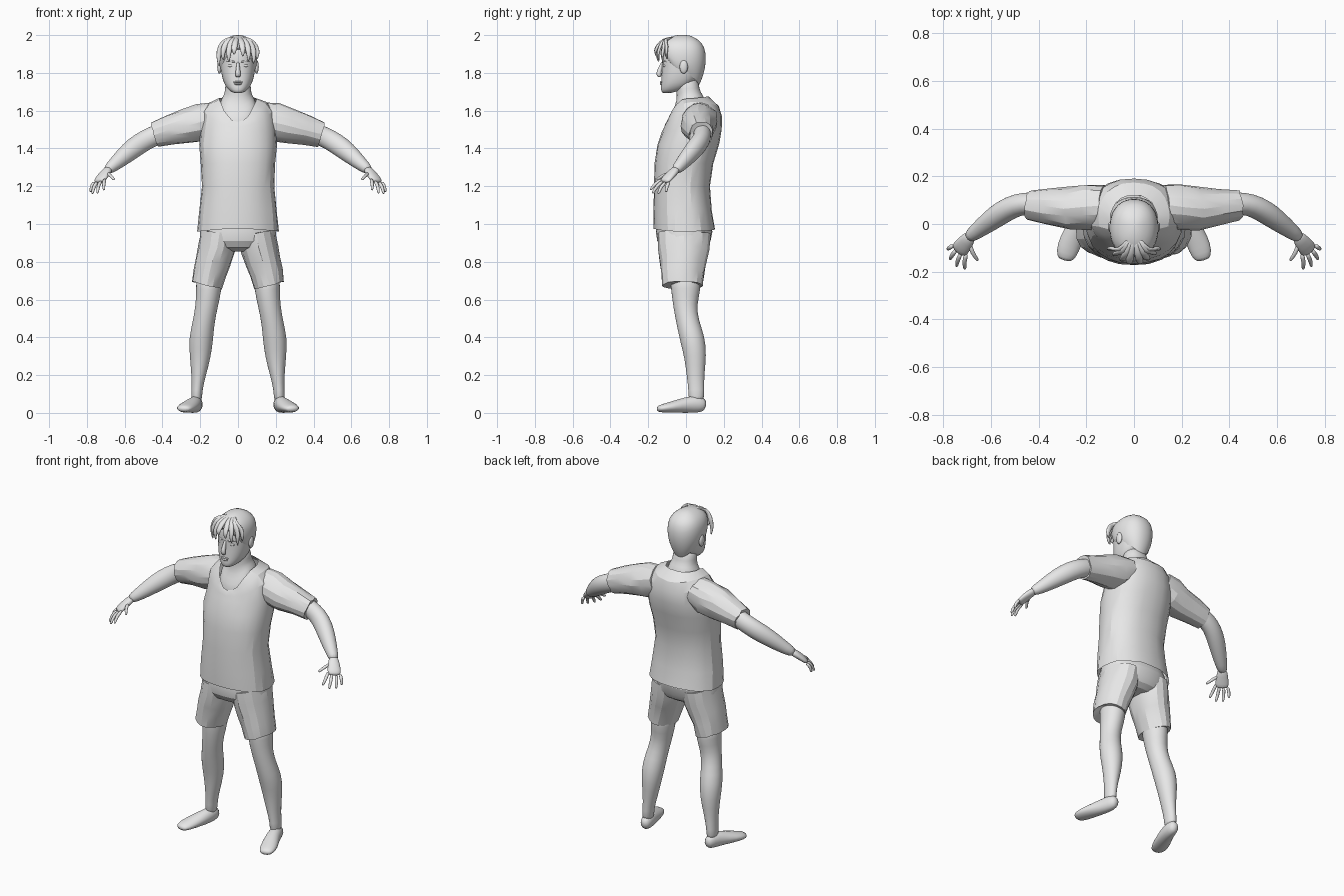
import bpy
import bmesh
import random
from math import cos, sin, pi, copysign
from mathutils import Vector

random.seed(4)
if "Cube" in bpy.data.objects:
    bpy.data.objects.remove(bpy.data.objects["Cube"])

grey = bpy.data.materials.new("plain grey")
grey.use_nodes = True
grey.diffuse_color = (.8, .8, .8, 1)
grey.node_tree.nodes["Principled BSDF"].inputs["Base Color"].default_value = grey.diffuse_color


def finish(name, bm, smooth_levels, crease_angle):
    """Turn a bmesh into a shaded, optionally subdivided object."""
    bmesh.ops.recalc_face_normals(bm, faces=bm.faces)
    mesh = bpy.data.meshes.new(name)
    bm.to_mesh(mesh)
    bm.free()
    mesh.materials.append(grey)
    obj = bpy.data.objects.new(name, mesh)
    bpy.context.collection.objects.link(obj)
    bpy.ops.object.select_all(action='DESELECT')
    obj.select_set(True)
    bpy.context.view_layer.objects.active = obj
    if smooth_levels:
        bpy.ops.object.shade_smooth()
        subsurf = obj.modifiers.new("smooth surface", 'SUBSURF')
        subsurf.levels = subsurf.render_levels = smooth_levels
    else:
        bpy.ops.object.shade_smooth_by_angle(angle=crease_angle)
    return obj


def skin(name, rings, caps=(True, True), smooth_levels=1, wrinkle=0):
    """Bridge rings of points; wrinkle nudges the points to give creased cloth."""
    bm = bmesh.new()
    loops = []
    for ring in rings:
        loop = []
        for point in ring:
            nudge = Vector([random.uniform(-wrinkle, wrinkle) for axis in range(3)])
            loop.append(bm.verts.new(Vector(point) + nudge))
        loops.append(loop)
    for lower, upper in zip(loops, loops[1:]):
        count = len(lower)
        for i in range(count):
            j = (i + 1) % count
            bm.faces.new((lower[i], lower[j], upper[j], upper[i]))
    for wanted, loop in zip(caps, (loops[0], loops[-1])):
        if wanted:
            bm.faces.new(loop)
    return finish(name, bm, smooth_levels, crease_angle=pi / 9)


def body_ring(width, front, back, z_front, z_side=None, z_back=None, sides=24, power=.9):
    """Oval ring round the body whose height may differ at front, side and back."""
    z_side = z_front if z_side is None else z_side
    z_back = z_side if z_back is None else z_back
    ring = []
    for i in range(sides):
        angle = 2 * pi * i / sides
        c, s = cos(angle), sin(angle)
        x = width * copysign(abs(c) ** power, c)
        y = (front + back) / 2 + (back - front) / 2 * copysign(abs(s) ** power, s)
        z = z_side + ((z_back if s > 0 else z_front) - z_side) * s * s
        ring.append((x, y, z))
    return ring


def tube_rings(path, across, side, sides):
    """Ovals square to a path of (x, y, z, half width, half depth)."""
    centres = [Vector((p[0] * side, p[1], p[2])) for p in path]
    reference = Vector((across[0] * side, across[1], across[2]))
    rings = []
    for i, (centre, p) in enumerate(zip(centres, path)):
        tangent = (centres[min(i + 1, len(path) - 1)] - centres[max(i - 1, 0)]).normalized()
        u = (reference - tangent * reference.dot(tangent)).normalized()
        v = tangent.cross(u)
        rings.append([centre + u * p[3] * cos(2 * pi * k / sides) + v * p[4] * sin(2 * pi * k / sides)
                      for k in range(sides)])
    return rings


X_AXIS, Y_AXIS = (1, 0, 0), (0, 1, 0)


def tube(name, path, across=X_AXIS, side=1, sides=16, **options):
    return skin(name, tube_rings(path, across, side, sides), **options)


def pair(name, path, **options):
    for side, word in ((1, "left"), (-1, "right")):
        tube(word + "_" + name, path, side=side, **options)


def ellipsoid(name, centre, radii):
    bm = bmesh.new()
    bmesh.ops.create_uvsphere(bm, u_segments=16, v_segments=10, radius=1)
    for v in bm.verts:
        v.co = Vector(centre) + Vector(r * c for r, c in zip(radii, v.co))
    return finish(name, bm, 0, pi)


# Shirt body with a scooped neckline, and short sleeves
skin("shirt", [body_ring(*r) for r in (
    (.218, -.17, .155, .975, .96, .97), (.206, -.172, .138, 1.07), (.192, -.17, .125, 1.2),
    (.198, -.165, .145, 1.32), (.206, -.15, .175, 1.42), (.2, -.125, .19, 1.49, 1.5, 1.5),
    (.185, -.115, .19, 1.515, 1.6, 1.57), (.15, -.11, .175, 1.53, 1.645, 1.625),
    (.1, -.102, .12, 1.54, 1.665, 1.675))], caps=(False, False), smooth_levels=0, wrinkle=.002)
pair("sleeve", ((.12, .075, 1.565, .09, .08), (.19, .072, 1.54, .095, .1), (.27, .065, 1.52, .09, .093),
                (.36, .072, 1.498, .074, .08), (.44, .08, 1.475, .063, .068), (.43, .08, 1.478, .055, .06)),
     across=Y_AXIS, smooth_levels=0, wrinkle=.004)

# Shorts: seat and two open legs
skin("shorts_seat", [body_ring(*r) for r in (
    (.1, -.08, .08, .855), (.17, -.13, .11, .875), (.202, -.152, .13, .91),
    (.2, -.16, .14, .96), (.185, -.15, .12, 1.02))], smooth_levels=0)
pair("shorts_leg", ((.1, -.01, .95, .095, .14), (.112, -.012, .87, .1, .135), (.133, -.016, .8, .094, .122),
                    (.15, -.018, .74, .087, .114), (.166, -.018, .675, .081, .108),
                    (.163, -.018, .69, .075, .1)), smooth_levels=0, wrinkle=.003)

# Bare legs and feet
pair("leg", ((.15, -.005, .75, .075, .085), (.155, 0, .65, .068, .08), (.165, -.006, .57, .06, .064),
             (.182, .008, .48, .058, .06), (.196, .035, .39, .066, .068), (.2, .05, .3, .057, .06),
             (.208, .05, .2, .039, .047), (.218, .055, .12, .028, .042), (.22, .055, .05, .032, .043)))
pair("foot", ((.215, .108, .038, .022, .026), (.218, .07, .048, .036, .048), (.235, 0, .042, .041, .043),
              (.265, -.07, .031, .05, .031), (.284, -.125, .024, .046, .023), (.29, -.155, .02, .028, .014)))

# Bare arms, palms and fingers
pair("arm", ((.36, .08, 1.5, .05, .055), (.43, .088, 1.473, .048, .054), (.49, .082, 1.445, .048, .055),
             (.55, .052, 1.405, .05, .056), (.61, .008, 1.355, .044, .047), (.66, -.03, 1.31, .034, .035),
             (.7, -.06, 1.28, .026, .025)), across=Y_AXIS)
PALM_WIDTH = (.8, .6, -.1)
pair("palm", ((.68, -.043, 1.297, .024, .022), (.705, -.075, 1.268, .034, .02),
              (.728, -.103, 1.238, .039, .018), (.738, -.118, 1.22, .034, .013)), across=PALM_WIDTH)
for finger, base, tip in (("index", (.703, -.122, 1.238), (.71, -.19, 1.18)),
                          ("middle", (.724, -.12, 1.228), (.745, -.178, 1.163)),
                          ("ring", (.744, -.107, 1.222), (.772, -.148, 1.16)),
                          ("little", (.757, -.088, 1.222), (.782, -.106, 1.17)),
                          ("thumb", (.69, -.08, 1.268), (.655, -.155, 1.235))):
    base, tip = Vector(base), Vector(tip)
    bulge = Vector((.006, -.004, .008))
    pair(finger + "_finger", [(*base, .011, .011), (*(base.lerp(tip, .5) + bulge), .01, .01),
                              (*base.lerp(tip, .9), .008, .008), (*tip, .005, .005)],
         across=PALM_WIDTH, sides=8)

# Neck with upper chest, and head
skin("neck", [body_ring(*r) for r in (
    (.12, -.1, .12, 1.48), (.105, -.098, .115, 1.545, 1.6, 1.6), (.095, -.07, .105, 1.6, 1.65, 1.65),
    (.074, -.048, .088, 1.65, 1.685, 1.685), (.068, -.05, .07, 1.71), (.068, -.06, .066, 1.78))])
skin("head", [body_ring(*r) for r in (
    (.026, -.125, -.05, 1.688, 1.69, 1.7), (.056, -.134, .02, 1.708, 1.715, 1.735),
    (.076, -.132, .055, 1.74, 1.745, 1.76), (.088, -.13, .075, 1.79), (.094, -.127, .09, 1.84),
    (.096, -.13, .095, 1.9), (.084, -.115, .085, 1.95), (.045, -.07, .05, 1.985))])

# Face
tube("nose", ((0, -.122, 1.862, .008, .008), (0, -.135, 1.825, .01, .012),
              (0, -.148, 1.793, .017, .016), (0, -.136, 1.777, .014, .01)), sides=10)
for side, word in ((1, "left"), (-1, "right")):
    ellipsoid(word + "_eye", (side * .037, -.113, 1.838), (.017, .01, .008))
    ellipsoid(word + "_ear", (side * .098, -.012, 1.832), (.012, .022, .036))
pair("brow", ((.012, -.126, 1.857, .004, .005), (.04, -.12, 1.864, .005, .006),
              (.066, -.1, 1.858, .003, .003)), across=Y_AXIS, sides=8)
ellipsoid("upper_lip", (0, -.13, 1.752), (.025, .008, .005))
ellipsoid("lower_lip", (0, -.13, 1.742), (.021, .009, .006))

# Hair cap and the loose locks of the fringe
skin("hair", [body_ring(*r) for r in (
    (.083, -.115, .07, 1.925, 1.8, 1.735), (.1, -.136, .092, 1.93, 1.83, 1.78),
    (.106, -.142, .11, 1.94, 1.89, 1.86), (.097, -.132, .102, 1.963, 1.95, 1.94),
    (.06, -.09, .064, 1.993, 1.985, 1.98), (.018, -.03, .012, 2.002))], caps=(False, True))
locks = ((-.1, 1.83), (-.078, 1.865), (-.048, 1.855), (-.02, 1.895),
         (.025, 1.885), (.055, 1.86), (.082, 1.845), (.1, 1.87))
for number, (x, z) in enumerate(locks):
    y = -.168 + 6 * x * x
    tube("hair_lock_" + str(number + 1),
         ((x * .2, -.06, 1.988, .008, .006), (x * .6, -.12, 1.978, .017, .01),
          (x * .95, y + .012, 1.94, .018, .01), (x * 1.05, y, (z + 1.94) / 2, .014, .008),
          (x, y + .008, z, .003, .003)), sides=8)
